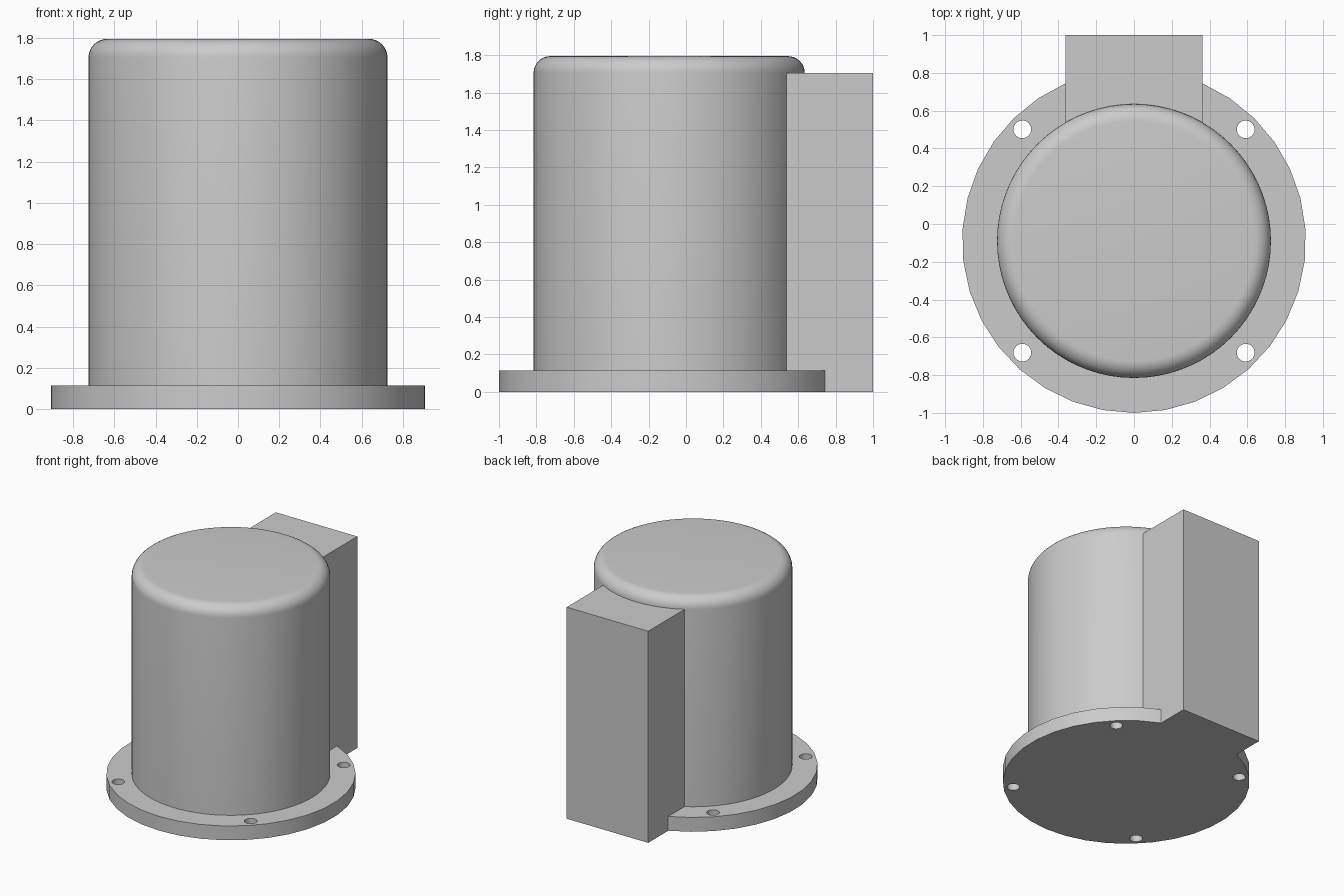
import bpy, bmesh, math

if "Cube" in bpy.data.objects:
    bpy.data.objects.remove(bpy.data.objects["Cube"], do_unlink=True)

AXIS_Y = -0.09        # centre of the round parts
FLANGE_R, FLANGE_H = 0.91, 0.115
BODY_R, TOP, FILLET = 0.725, 1.795, 0.09
BOX_W, BOX_IN, BOX_TOP = 0.363, 0.53, 1.705
HOLE_OFF, HOLE_R = 0.591, 0.047

grey = bpy.data.materials.new("plain grey")
grey.use_nodes = True
colour = (0.6, 0.6, 0.6, 1)
grey.diffuse_color = colour
grey.node_tree.nodes["Principled BSDF"].inputs["Base Color"].default_value = colour


def finish(name, bm, smooth=True):
    bmesh.ops.recalc_face_normals(bm, faces=bm.faces)
    mesh = bpy.data.meshes.new(name)
    bm.to_mesh(mesh)
    bm.free()
    obj = bpy.data.objects.new(name, mesh)
    bpy.context.collection.objects.link(obj)
    mesh.materials.append(grey)
    if smooth:
        bpy.ops.object.select_all(action="DESELECT")
        obj.select_set(True)
        bpy.context.view_layer.objects.active = obj
        bpy.ops.object.shade_smooth_by_angle(angle=math.radians(35))
    return obj


def prism(outline, z0, z1):
    bm = bmesh.new()
    face = bm.faces.new([bm.verts.new((x, y, z0)) for x, y in outline])
    top = bmesh.ops.extrude_face_region(bm, geom=[face])["geom"]
    bmesh.ops.translate(bm, vec=(0, 0, z1 - z0),
                        verts=[v for v in top if isinstance(v, bmesh.types.BMVert)])
    return bm


def circle(cx, cy, r, n):
    return [(cx + r * math.cos(math.tau * i / n), cy + r * math.sin(math.tau * i / n))
            for i in range(n)]


# Mounting flange: an arc with a notch that the rear box fills
start = math.acos(BOX_W / FLANGE_R)
sweep = math.tau - (math.pi - 2 * start)
steps = 30
arc = [(FLANGE_R * math.cos(start - sweep * i / steps),
        AXIS_Y + FLANGE_R * math.sin(start - sweep * i / steps)) for i in range(steps + 1)]
outline = arc + [(-BOX_W, BOX_IN), (BOX_W, BOX_IN)]
flange = finish("mounting_flange", prism(outline, 0, FLANGE_H), smooth=False)

# Four bolt holes through the flange
drills = bmesh.new()
for sx in (-1, 1):
    for sy in (-1, 1):
        hole = prism(circle(sx * HOLE_OFF, AXIS_Y + sy * HOLE_OFF, HOLE_R, 24), -0.1, 0.3)
        temp = bpy.data.meshes.new("drill")
        hole.to_mesh(temp)
        hole.free()
        drills.from_mesh(temp)
        bpy.data.meshes.remove(temp)
cutter = finish("bolt_hole_cutter", drills, smooth=False)
cutter.hide_render = True
cut = flange.modifiers.new("bolt_holes", "BOOLEAN")
cut.operation, cut.solver, cut.object = "DIFFERENCE", "EXACT", cutter
bpy.context.view_layer.objects.active = flange
flange.select_set(True)
bpy.ops.object.modifier_apply(modifier=cut.name)
bpy.data.objects.remove(cutter, do_unlink=True)
bpy.ops.object.select_all(action="DESELECT")
flange.select_set(True)
bpy.context.view_layer.objects.active = flange
bpy.ops.object.shade_smooth_by_angle(angle=math.radians(35))

# Round body with a filleted top rim
bm = prism(circle(0, AXIS_Y, BODY_R, 72), FLANGE_H, TOP)
rim = [e for e in bm.edges if all(v.co.z > TOP - 0.001 for v in e.verts)]
bmesh.ops.bevel(bm, geom=rim, offset=FILLET, segments=8, profile=0.5, affect="EDGES")
finish("round_body", bm)

# Rear box, full height from the ground to the start of the fillet
box = [(-BOX_W, BOX_IN), (BOX_W, BOX_IN), (BOX_W, 1), (-BOX_W, 1)]
finish("rear_box", prism(box, 0, BOX_TOP), smooth=False)
